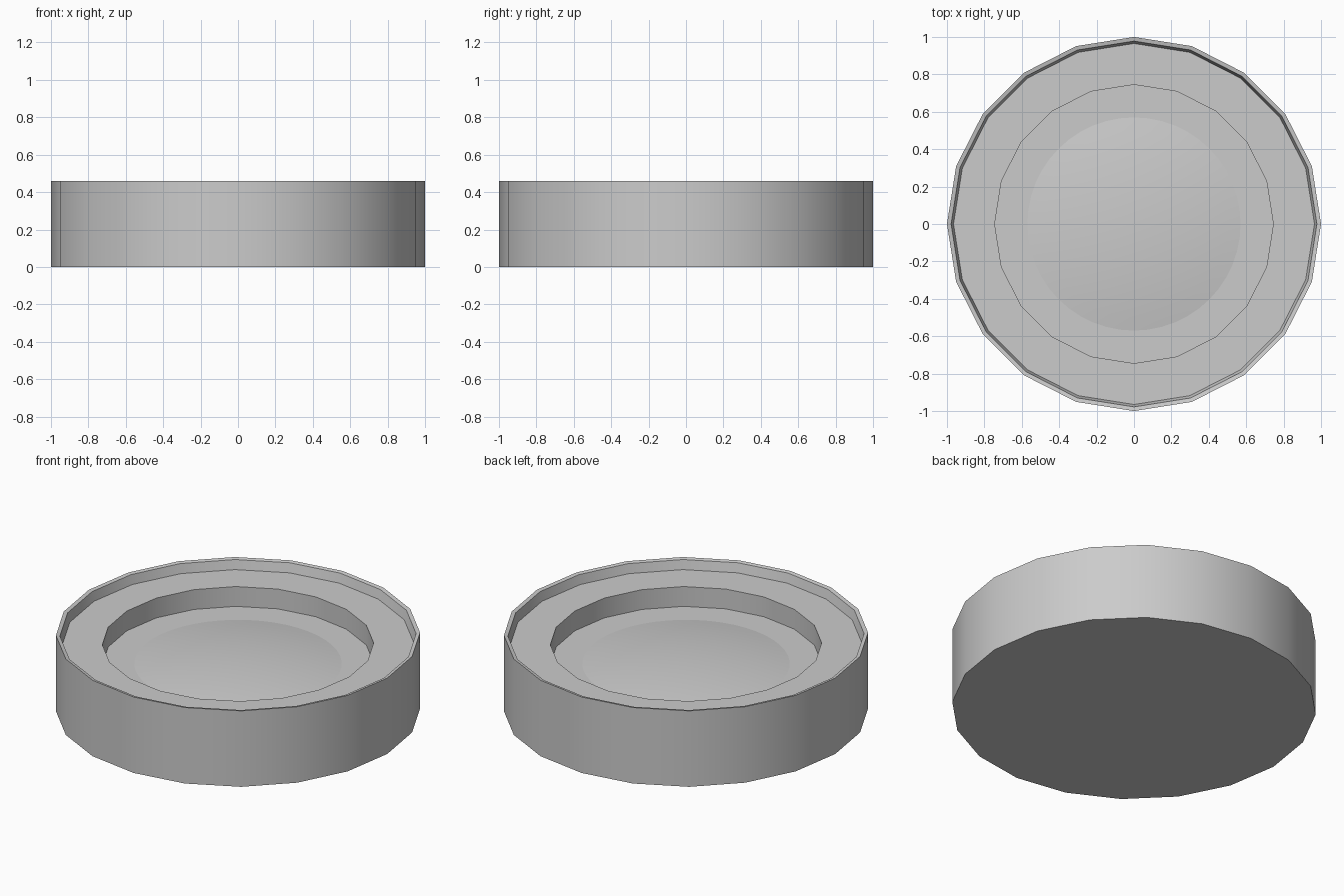
import bpy, bmesh, math

if "Cube" in bpy.data.objects:
    bpy.data.objects.remove(bpy.data.objects["Cube"])


def lathe(name, profile, sides, angle=30):
    """Revolve (radius, z) points around z; radius 0 closes to a pole."""
    bm = bmesh.new()
    rings = []
    for r, z in profile:
        if r == 0:
            rings.append([bm.verts.new((0, 0, z))] * sides)
        else:
            rings.append([bm.verts.new((r * math.cos(2 * math.pi * i / sides),
                                        r * math.sin(2 * math.pi * i / sides), z))
                          for i in range(sides)])
    for a, b in zip(rings, rings[1:]):
        for i in range(sides):
            j = (i + 1) % sides
            bm.faces.new(list(dict.fromkeys((a[i], a[j], b[j], b[i]))))
    bmesh.ops.recalc_face_normals(bm, faces=bm.faces)
    mesh = bpy.data.meshes.new(name)
    bm.to_mesh(mesh)
    bm.free()
    obj = bpy.data.objects.new(name, mesh)
    bpy.context.collection.objects.link(obj)
    bpy.ops.object.select_all(action='DESELECT')
    obj.select_set(True)
    bpy.context.view_layer.objects.active = obj
    bpy.ops.object.shade_smooth_by_angle(angle=math.radians(angle))
    return obj


FLOOR = 0.28

# Round body: outer wall, thin raised lip, ledge and stepped recess
lathe("round_body", [(0, 0), (1, 0), (1, 0.46), (0.978, 0.455), (0.965, 0.40),
                     (0.745, 0.40), (0.745, FLOOR), (0, FLOOR)], 20)

# Shallow lens dome on the recess floor, with its base sunk into the body
R, H = 0.57, 0.045
S = (R * R + H * H) / (2 * H)
arc = math.asin(R / S)
cap = [(S * math.sin(arc * t / 8), FLOOR + H - S * (1 - math.cos(arc * t / 8)))
       for t in range(8, 0, -1)]
lathe("lens_dome", [(0, FLOOR - 0.02), (R, FLOOR - 0.02)] + cap + [(0, FLOOR + H)], 48)
